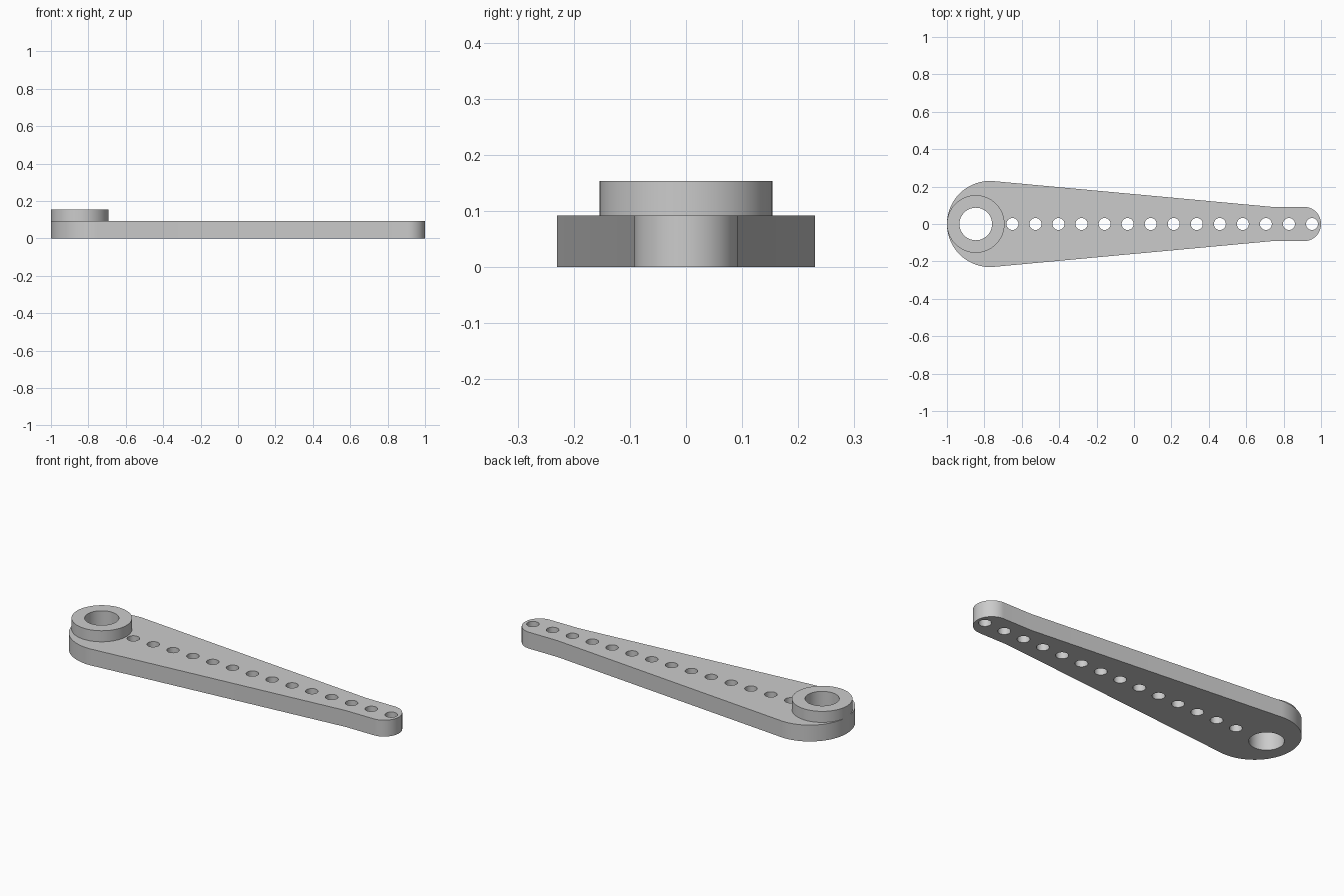
import bpy
import bmesh
from math import pi, sin, cos, radians

old = bpy.data.objects.get("Cube")
if old:
    bpy.data.objects.remove(old, do_unlink=True)

grey = bpy.data.materials.new("light grey")
grey.use_nodes = True
colour = (0.6, 0.6, 0.6, 1)
grey.diffuse_color = colour
grey.node_tree.nodes["Principled BSDF"].inputs["Base Color"].default_value = colour

THICK = 0.092      # plate thickness
TOP = 0.154        # top of the hub
WIDE, NARROW = 0.23, 0.092
HUB_X = -0.846


def arc(cx, radius, start, end, steps):
    angles = [start + (end - start) * i / steps for i in range(steps + 1)]
    return [(cx + radius * cos(a), radius * sin(a)) for a in angles]


def circle(cx, radius, steps=64):
    return arc(cx, radius, 0, 2 * pi, steps)[:-1]


def prism(name, outlines, z0, z1):
    """Extrude closed outlines straight up from z0 to z1."""
    bm = bmesh.new()
    for outline in outlines:
        face = bm.faces.new([bm.verts.new((x, y, z0)) for x, y in outline])
        made = bmesh.ops.extrude_face_region(bm, geom=[face], use_keep_orig=True)
        for v in made["geom"]:
            if isinstance(v, bmesh.types.BMVert):
                v.co.z = z1
    bmesh.ops.recalc_face_normals(bm, faces=bm.faces)
    mesh = bpy.data.meshes.new(name)
    bm.to_mesh(mesh)
    bm.free()
    mesh.materials.append(grey)
    obj = bpy.data.objects.new(name, mesh)
    bpy.context.collection.objects.link(obj)
    return obj


def drill(obj, outlines):
    """Cut through holes, then shade the curved walls smooth."""
    cutter = prism("hole_cutter", outlines, -0.1, 0.3)
    mod = obj.modifiers.new("holes", 'BOOLEAN')
    mod.operation = 'DIFFERENCE'
    mod.solver = 'EXACT'
    mod.object = cutter
    bpy.ops.object.select_all(action='DESELECT')
    obj.select_set(True)
    bpy.context.view_layer.objects.active = obj
    bpy.ops.object.modifier_apply(modifier=mod.name)
    bpy.data.objects.remove(cutter, do_unlink=True)
    bpy.ops.object.shade_smooth_by_angle(angle=radians(20))


# Tapered arm: round wide end, straight taper, short parallel tip, round nose
lean = radians(84.7)
outline = (arc(1 - NARROW, NARROW, -pi / 2, pi / 2, 32)
           + [(0.733, NARROW)]
           + arc(WIDE - 1, WIDE, lean, 2 * pi - lean, 64)
           + [(0.733, -NARROW)])
arm = prism("tapered_arm", [outline], 0, THICK)
bore = circle(HUB_X, 0.087)
row = [circle(-0.65 + 0.1232 * i, 0.032, 40) for i in range(14)]
drill(arm, [bore] + row)

# Raised hub ring around the bore
hub = prism("hub_ring", [circle(HUB_X, 0.154)], THICK, TOP)
drill(hub, [bore])
